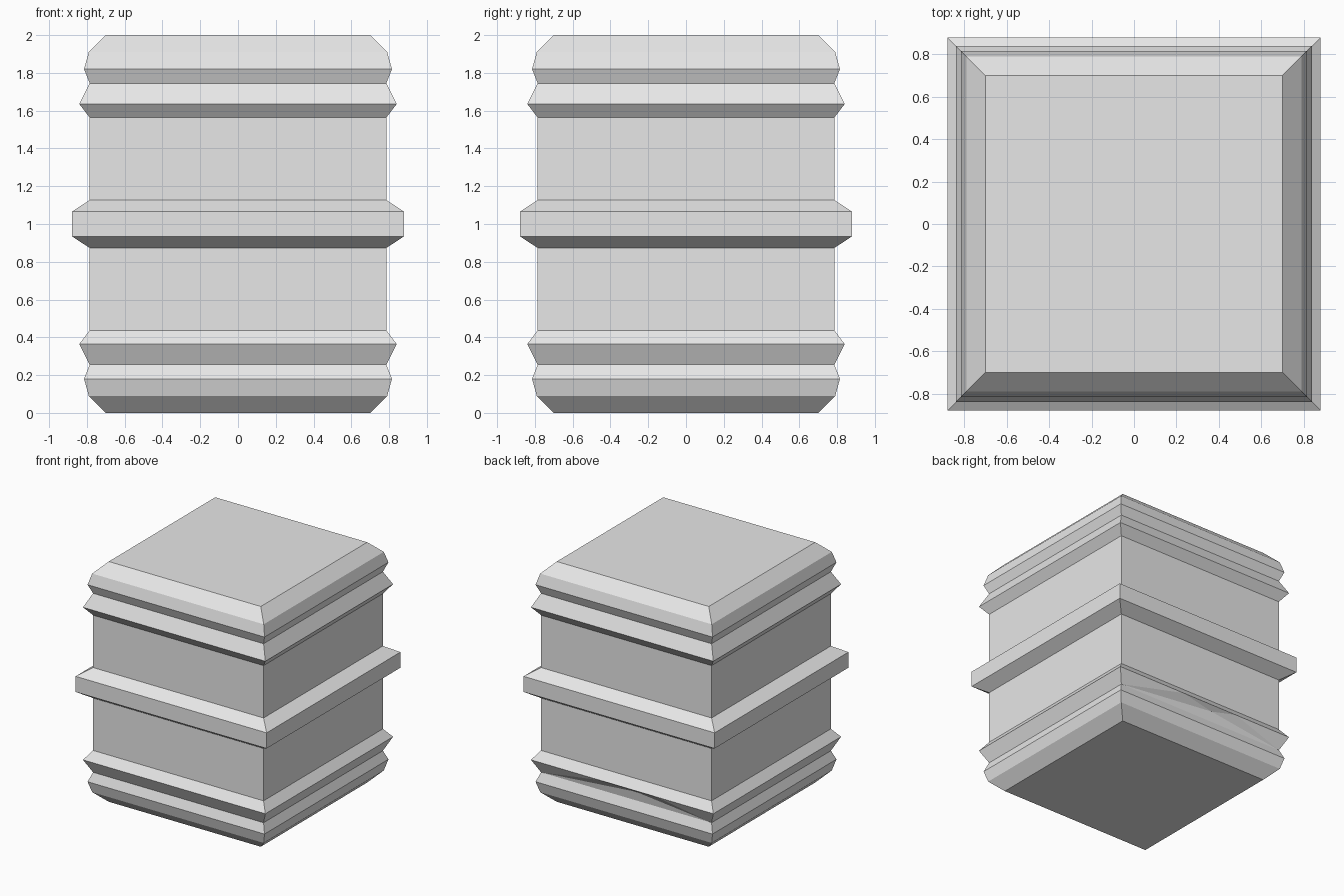
import bpy
import bmesh

cube = bpy.data.objects.get("Cube")
if cube:
    bpy.data.objects.remove(cube, do_unlink=True)

# Single plain grey
grey = bpy.data.materials.new("light_grey")
grey.use_nodes = True
colour = (0.8, 0.8, 0.8, 1)
grey.diffuse_color = colour
grey.node_tree.nodes["Principled BSDF"].inputs["Base Color"].default_value = colour

# Lower half of the moulded profile (half width, height), mirrored about z = 1
half = [(0.70, 0), (0.79, 0.09), (0.815, 0.18), (0.785, 0.255),
        (0.84, 0.365), (0.785, 0.437), (0.785, 0.873), (0.88, 0.935)]
profile = half + [(w, 2 - z) for w, z in reversed(half)]

# Square rings skinned into a closed body
bm = bmesh.new()
corners = [(-1, -1), (1, -1), (1, 1), (-1, 1)]
rings = [[bm.verts.new((sx * w, sy * w, z)) for sx, sy in corners]
         for w, z in profile]
for low, high in zip(rings, rings[1:]):
    for i in range(4):
        j = (i + 1) % 4
        bm.faces.new((low[i], low[j], high[j], high[i]))
bm.faces.new(rings[0][::-1])
bm.faces.new(rings[-1])

# Small chip in the lower ridge on the back: split the edge and push its middle in
start = rings[4][2]
edge = bm.edges.get((rings[4][2], rings[4][3]))
chip = []
for x in (0.21, -0.10, -0.31):
    fraction = (start.co.x - x) / (start.co.x - rings[4][3].co.x)
    edge, start = bmesh.utils.edge_split(edge, start, fraction)
    chip.append(start)
    edge = bm.edges.get((start, rings[4][3]))
chip[1].co.y, chip[1].co.z = 0.80, 0.335
bmesh.ops.triangulate(bm, faces=list({f for v in chip for f in v.link_faces}))
bmesh.ops.recalc_face_normals(bm, faces=bm.faces)

mesh = bpy.data.meshes.new("banded_block")
bm.to_mesh(mesh)
bm.free()
mesh.materials.append(grey)
block = bpy.data.objects.new("banded_block", mesh)
bpy.context.collection.objects.link(block)
